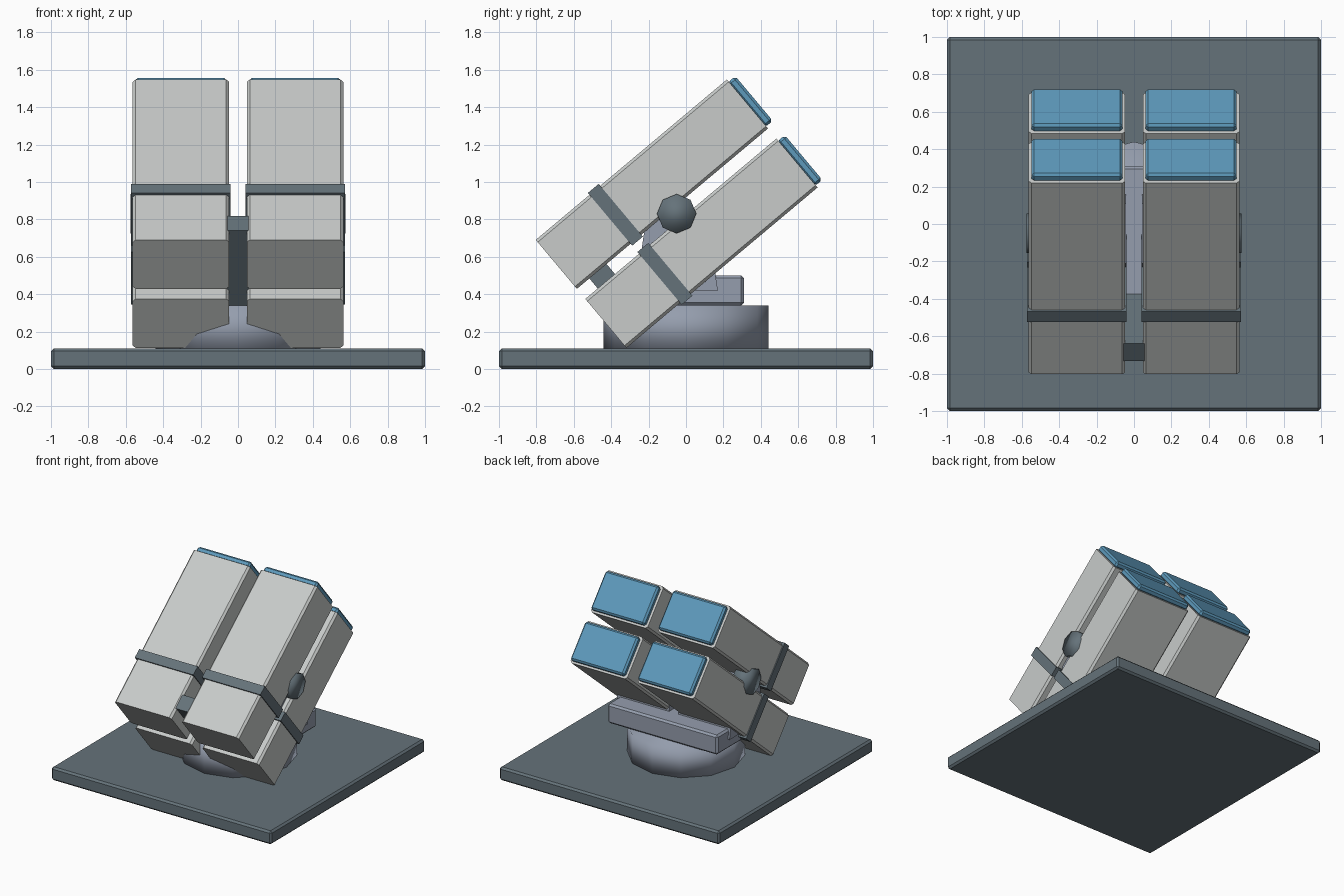
import bpy, bmesh, math
from mathutils import Matrix, Vector

cube = bpy.data.objects.get("Cube")
if cube:
    bpy.data.objects.remove(cube, do_unlink=True)


def material(name, rgb):
    m = bpy.data.materials.new(name)
    m.use_nodes = True
    m.diffuse_color = (*rgb, 1)
    m.node_tree.nodes["Principled BSDF"].inputs["Base Color"].default_value = (*rgb, 1)
    return m


SLATE = material("slate grey", (0.13, 0.17, 0.195))
STEEL = material("pale steel", (0.30, 0.34, 0.42))
SHELL = material("light grey", (0.58, 0.60, 0.59))
BLUE = material("cap blue", (0.11, 0.32, 0.50))

WORLD = Matrix.Identity(4)
# Tilted frame of the launcher: local y runs along the tubes
TILT = Matrix.Translation((0, -0.05, 0.83)) @ Matrix.Rotation(math.radians(40), 4, 'X')


def finish(name, bm, mat, frame=WORLD, smooth=False):
    bmesh.ops.recalc_face_normals(bm, faces=bm.faces[:])
    for f in bm.faces:
        f.smooth = smooth
    mesh = bpy.data.meshes.new(name)
    bm.to_mesh(mesh)
    bm.free()
    mesh.materials.append(mat)
    obj = bpy.data.objects.new(name, mesh)
    obj.matrix_world = frame
    bpy.context.collection.objects.link(obj)
    return obj


def box(name, lo, hi, mat, frame=WORLD, bevel=0, lengthwise=False, taper=1):
    """Box between two corners; can chamfer all edges or only those along y."""
    lo, hi = Vector(lo), Vector(hi)
    bm = bmesh.new()
    bmesh.ops.create_cube(bm, size=1)
    for v in bm.verts:
        if v.co.z > 0:
            v.co.y *= taper
    bmesh.ops.transform(bm, verts=bm.verts[:], matrix=Matrix.Translation((lo + hi) / 2)
                        @ Matrix.Diagonal((*(hi - lo), 1)))
    if bevel:
        edges = [e for e in bm.edges if not lengthwise
                 or abs(e.verts[0].co.y - e.verts[1].co.y) > 0.1]
        bmesh.ops.bevel(bm, geom=edges, offset=bevel, segments=1, affect='EDGES')
    return finish(name, bm, mat, frame)


def cylinder(name, sides, radius, depth, matrix, mat):
    bm = bmesh.new()
    bmesh.ops.create_cone(bm, cap_ends=True, segments=sides, radius1=radius,
                          radius2=radius, depth=depth, matrix=matrix)
    return finish(name, bm, mat, smooth=True)


# Base, turntable and yoke
box("base_plate", (-1, -1, 0), (1, 1, 0.11), SLATE, bevel=0.015)
cylinder("turntable", 12, 0.44, 0.24, Matrix.Translation((0, 0, 0.22)), STEEL)
box("turntable_slab", (-0.5, -0.39, 0.34), (0.5, 0.31, 0.5), STEEL, bevel=0.015)

for side, s in (("left", 1), ("right", -1)):
    x0, x1 = sorted((s * 0.043, s * 0.515))
    box(f"{side}_yoke_arm", (x0, -0.27, 0.42), (x1, 0.17, 0.82), STEEL, taper=0.73)
    # Pivot stub on the outer side
    cylinder(f"{side}_pivot", 8, 0.105, 0.12, Matrix.Translation((s * 0.515, -0.05, 0.83))
             @ Matrix.Rotation(math.pi / 2, 4, 'Y'), SLATE)

    # Two tubes on each side, each with a strap and an end cap
    for level, t in (("upper", 1), ("lower", -1)):
        cx, cz = s * 0.305, t * 0.206

        def tube_part(part, half_x, y0, y1, half_z, mat, **kw):
            box(f"{level}_{side}_{part}", (cx - half_x, y0, cz - half_z),
                (cx + half_x, y1, cz + half_z), mat, TILT, **kw)

        tube_part("tube", 0.258, -0.667, 0.667, 0.171, SHELL, bevel=0.016, lengthwise=True)
        tube_part("strap", 0.266, -0.292, -0.217, 0.184, SLATE)
        tube_part("end_cap", 0.243, 0.66, 0.713, 0.156, BLUE, bevel=0.014)

# Plate joining the tubes near their front ends
box("tube_connector", (-0.06, -0.58, -0.37), (0.06, -0.46, 0.37), SLATE, TILT)
